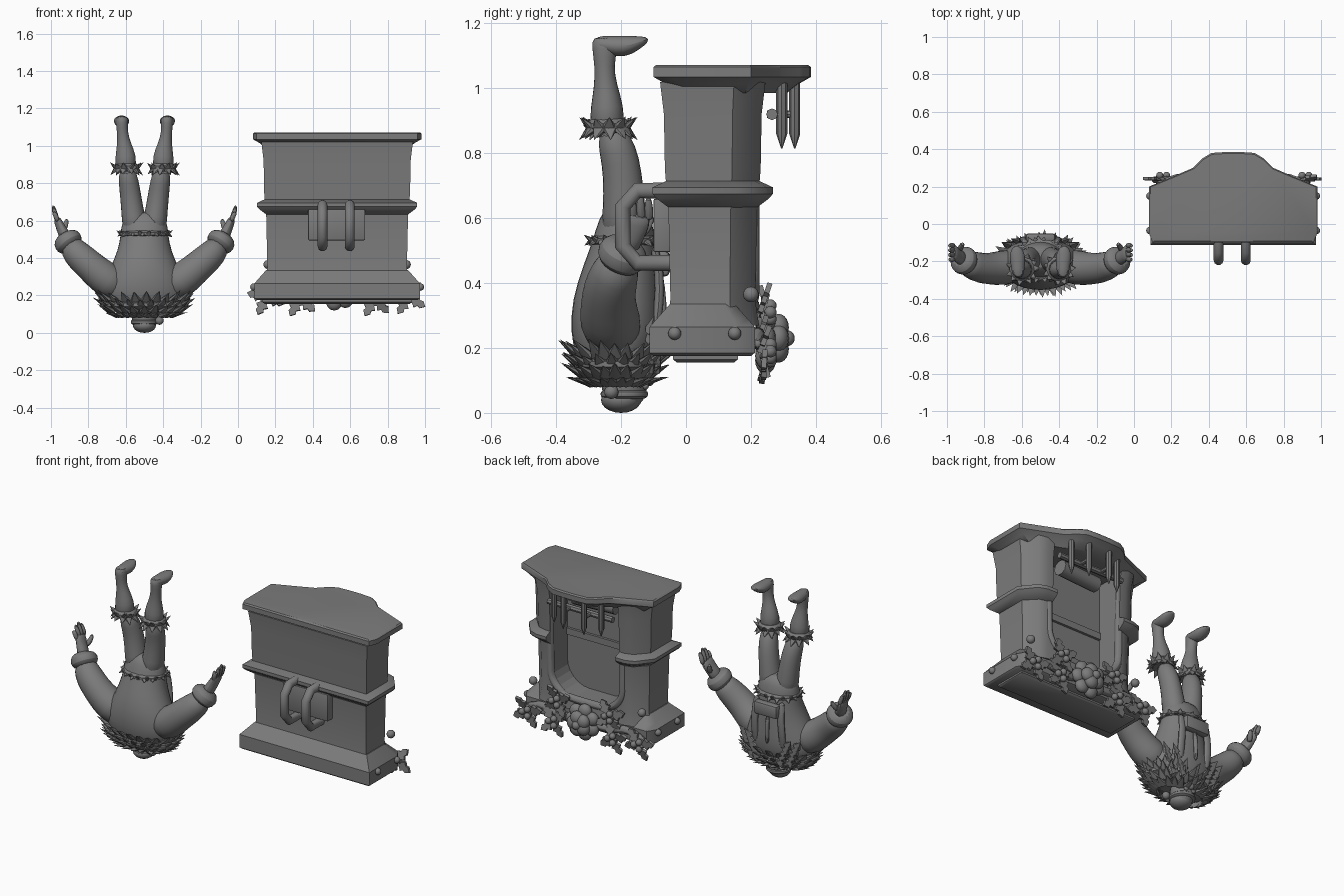
import bpy, bmesh, math, random
from mathutils import Vector, Matrix

random.seed(4)
if "Cube" in bpy.data.objects:
    bpy.data.objects.remove(bpy.data.objects["Cube"])

grey = bpy.data.materials.new("plain grey")
grey.use_nodes = True
grey.diffuse_color = (0.2, 0.2, 0.2, 1)
grey.node_tree.nodes["Principled BSDF"].inputs["Base Color"].default_value = (0.2, 0.2, 0.2, 1)
parts = []


def finish(name, bm, subsurf=0):
    bmesh.ops.recalc_face_normals(bm, faces=bm.faces)
    mesh = bpy.data.meshes.new(name)
    bm.to_mesh(mesh)
    bm.free()
    ob = bpy.data.objects.new(name, mesh)
    bpy.context.collection.objects.link(ob)
    mesh.materials.append(grey)
    if subsurf:
        ob.modifiers.new("round", "SUBSURF").levels = subsurf
        ob.modifiers["round"].render_levels = subsurf
    parts.append(ob)
    return ob


def skin(bm, rings):
    loops = [[bm.verts.new(p) for p in r] for r in rings]
    n = len(loops[0])
    for a, b in zip(loops, loops[1:]):
        for i in range(n):
            bm.faces.new((a[i], a[(i + 1) % n], b[(i + 1) % n], b[i]))
    bm.faces.new(loops[0])
    bm.faces.new(loops[-1])


def add_tube(bm, path, radii, n=12):
    """Sweep an ellipse along a path; each radius is a number or an (x, y) pair."""
    path = [Vector(p) for p in path]
    rings = []
    for i, p in enumerate(path):
        t = (path[min(i + 1, len(path) - 1)] - path[max(i - 1, 0)]).normalized()
        ref = Vector((0, 1, 0)) if abs(t.x) > 0.9 else Vector((1, 0, 0))
        u = (ref - t * ref.dot(t)).normalized()
        v = t.cross(u)
        r = radii[i] if isinstance(radii, list) else radii
        ru, rv = r if isinstance(r, tuple) else (r, r)
        rings.append([p + u * ru * math.cos(k * math.tau / n) + v * rv * math.sin(k * math.tau / n)
                      for k in range(n)])
    skin(bm, rings)


def tube(name, path, radii, n=12, subsurf=1):
    bm = bmesh.new()
    add_tube(bm, path, radii, n)
    return finish(name, bm, subsurf)


def add_ball(bm, pos, size):
    sc = size if isinstance(size, tuple) else (size,) * 3
    bmesh.ops.create_uvsphere(bm, u_segments=16, v_segments=10, radius=1,
                              matrix=Matrix.Translation(pos) @ Matrix.Diagonal((*sc, 1)))


def ball(name, pos, size):
    bm = bmesh.new()
    add_ball(bm, pos, size)
    return finish(name, bm)


def box(name, lo, hi, bevel=0.0):
    lo, hi = Vector(lo), Vector(hi)
    bm = bmesh.new()
    bmesh.ops.create_cube(bm, size=1, matrix=Matrix.Translation((lo + hi) / 2) @ Matrix.Diagonal((*(hi - lo), 1)))
    if bevel:
        bmesh.ops.bevel(bm, geom=bm.edges[:], offset=bevel, segments=2, affect="EDGES", profile=0.5)
    return finish(name, bm)


def prism(name, half, levels):
    """Stack a mirrored footprint at several heights, grown by a margin."""
    outline = half + [(-x, y) for x, y in reversed(half)]
    ys = [y for x, y in half]
    hx, cy, hy = max(x for x, y in half), (max(ys) + min(ys)) / 2, (max(ys) - min(ys)) / 2
    bm = bmesh.new()
    skin(bm, [[(FX + x * (hx + g) / hx, cy + (y - cy) * (hy + g) / hy, z) for x, y in outline]
              for z, g in levels])
    return finish(name, bm)


def add_tuft(bm, base, direction, length, width, out):
    """One pointed, flattened lock of fur."""
    d = Vector(direction).normalized()
    o = Vector(out)
    side = d.cross(o).normalized()
    flat = side.cross(d)
    rot = Matrix((side, flat, d)).transposed().to_4x4()
    m = Matrix.Translation(Vector(base) + d * length * 0.4) @ rot @ Matrix.Diagonal((width, width * 0.55, length, 1))
    bmesh.ops.create_cone(bm, segments=7, radius1=1, radius2=0, depth=1, cap_ends=True, matrix=m)


def fur_ring(name, c, rx, ry, rows, n, length, width):
    """Rows of (height, scale, upward lean) around an ellipse."""
    bm = bmesh.new()
    for j, (dz, sc, lean) in enumerate(rows):
        for i in range(n):
            a = (i + j * 0.5 + random.uniform(-0.2, 0.2)) * math.tau / n
            out = Vector((math.cos(a), math.sin(a), 0))
            base = Vector(c) + Vector((rx * sc * out.x, ry * sc * out.y, dz))
            add_tuft(bm, base, out + Vector((0, 0, lean)), length * random.uniform(0.8, 1.2), width, out + Vector((0, 0, -lean * .3)))
    add_tube(bm, [(c[0], c[1], c[2] + z) for z in (-width, -width * .3, width * .3, width)],
             [(rx * k, ry * k) for k in (0.85, 1.1, 1.1, 0.85)], 16)
    return finish(name, bm)


# ---------- fireplace, standing on its mantel ----------
FX = 0.53
footprint = [(0.385, -0.06), (0.385, 0.14), (0.32, 0.21), (0.27, 0.225)]
body = prism("fireplace_body", footprint,
             [(0.27, 0.0), (0.35, -0.012), (0.62, -0.006), (0.75, 0.005), (0.92, 0.008), (1.02, 0.02)])
moulding = prism("middle_moulding", footprint,
                 [(0.63, -0.01), (0.66, 0.03), (0.675, 0.043), (0.695, 0.043), (0.715, 0.0)])
prism("mantel", [(0.43, -0.1), (0.43, 0.15), (0.4, 0.2)],
      [(0.175, 0.0), (0.185, 0.012), (0.265, 0.012), (0.29, -0.01), (0.335, -0.05)])
prism("mantel_underside", [(0.40, -0.04), (0.40, 0.16)], [(0.155, -0.012), (0.165, 0), (0.24, 0)])
prism("hearth_slab", [(0.43, -0.1), (0.45, -0.05), (0.45, 0.2), (0.33, 0.25), (0.215, 0.3),
                      (0.165, 0.35), (0.115, 0.38), (0.04, 0.385)],
      [(0.985, -0.075), (1.015, -0.035), (1.035, 0.0), (1.065, 0.0), (1.072, -0.008)])

# Rounded fire opening
arc = [math.radians(k * 15) for k in range(7)]
u_half = [(0.235, 1.03)] + [(0.235 - 0.15 + 0.15 * math.cos(a), 0.49 - 0.15 * math.sin(a)) for a in arc]
u_path = u_half + [(-x, z) for x, z in reversed(u_half)]
bm = bmesh.new()
skin(bm, [[(FX + x, y, z) for x, z in u_path] for y in (0.06, 0.45)])
cutter = finish("opening_cutter", bm)
cutter.hide_render = True
cutter.hide_viewport = True
cutter.display_type = "WIRE"
for ob in (body, moulding):
    cut = ob.modifiers.new("opening", "BOOLEAN")
    cut.operation, cut.object, cut.solver = "DIFFERENCE", cutter, "EXACT"
tube("opening_frame", [(FX + x * 1.06, 0.205, z - 0.01) for x, z in u_path], (0.024, 0.024), 8)
box("firebox_ledge", (FX - 0.23, 0.05, 0.64), (FX + 0.23, 0.075, 0.68))
tube("log", [(FX - 0.15, 0.13, 0.93), (FX + 0.12, 0.15, 0.93)], 0.045, 10, 0)

# Grate with hanging bars
tube("grate_rail", [(FX - 0.22, 0.265, 0.92), (FX + 0.22, 0.265, 0.92)], 0.018, 8, 0)
for i, x in enumerate((-0.16, -0.07, 0.07, 0.16)):
    y = 0.335 if abs(x) < 0.1 else 0.295
    tube("grate_bar", [(FX + x, y, z) for z in (1.04, 0.86, 0.815)], [0.017, 0.017, 0.002], 8, 0)
    tube("grate_link", [(FX + x, 0.25, 0.92), (FX + x, y, 0.92)], 0.012, 8, 0)

# Back plate with two big hooks
box("hook_plate", (0.375, -0.1, 0.495), (0.68, -0.04, 0.66), 0.006)
for x in (0.452, 0.598):
    tube("hook", [(x, -0.045, 0.685), (x, -0.15, 0.685), (x, -0.195, 0.635), (x, -0.195, 0.515),
                  (x, -0.15, 0.462), (x, -0.045, 0.462)], 0.026, 10, 0)

# Studs on both ends of the mantel
for x in (0.085, 0.975):
    for y in (-0.035, 0.15):
        ball("mantel_stud", (x, y, 0.245), 0.02)


# ---------- holly garland ----------
def add_leaf(bm, c, angle, size, lean):
    half = [(-0.5, 0.06), (-0.3, 0.3), (-0.12, 0.16), (0.06, 0.34), (0.2, 0.16), (0.36, 0.22), (0.6, 0.0)]
    turn = Matrix.Translation(c) @ Matrix.Rotation(lean, 4, "X") @ Matrix.Rotation(angle, 4, "Y")
    pts = half + [(x, -w) for x, w in reversed(half[:-1])]
    skin(bm, [[turn @ Vector((x * size, y, w * size)) for x, w in pts] for y in (-0.008, 0.008)])


leaves, berries = bmesh.new(), bmesh.new()
for x, z in ((-0.38, 0.19), (-0.2, 0.18), (-0.18, 0.31), (0.18, 0.31), (0.2, 0.18), (0.38, 0.19)):
    c = Vector((FX + x, 0.235, z))
    for k in range(4):
        a = k * math.tau / 4 + random.uniform(0.2, 0.8)
        off = Vector((math.cos(a), 0.15, -math.sin(a))) * 0.045
        add_leaf(leaves, c + off, a, 0.1, random.uniform(-0.4, 0.4))
    for k in range(3):
        a = k * math.tau / 3
        add_ball(berries, c + Vector((0.024 * math.cos(a), 0.025, 0.024 * math.sin(a))), 0.019)
for s in (-1, 1):
    add_ball(berries, (FX + s * 0.37, 0.2, 0.365), 0.024)
finish("holly_leaves", leaves)
finish("holly_berries", berries)
tube("garland_rope", [(FX + x, 0.22, 0.23 + 0.03 * math.cos(x * 22)) for x in
                      (-0.42, -0.32, -0.22, -0.12, 0, 0.12, 0.22, 0.32, 0.42)], 0.026, 8)

# Central rosette
bm = bmesh.new()
for r, y, n in ((0.07, 0.245, 7), (0.035, 0.285, 5)):
    for k in range(n):
        a = k * math.tau / n
        add_ball(bm, (FX + r * math.cos(a), y, 0.23 + r * math.sin(a)), (0.042, 0.032, 0.042))
add_ball(bm, (FX, 0.31, 0.23), 0.025)
finish("rosette", bm)

# ---------- figure in a handstand, facing the fireplace ----------
PX = -0.5
tube("torso", [(PX, y, z) for y, z in ((-0.2, 0.11), (-0.21, 0.16), (-0.215, 0.25), (-0.215, 0.34),
                                       (-0.2, 0.44), (-0.19, 0.52), (-0.185, 0.6), (-0.185, 0.65))],
     [(0.14, 0.09), (0.22, 0.13), (0.235, 0.145), (0.19, 0.14), (0.145, 0.12), (0.13, 0.1),
      (0.125, 0.085), (0.08, 0.05)], 16)
fur_ring("waist_trim", (PX, -0.19, 0.53), 0.125, 0.1, [(0, 1, 0.7), (0, 1, -0.6)], 14, 0.035, 0.022)

# Fur collar in overlapping rows
fur_ring("fur_collar", (PX, -0.215, 0.15), 0.215, 0.12,
         [(0.03, 1.03, 0.8), (0.0, 0.99, 0.6), (-0.03, 0.9, 0.5), (-0.055, 0.72, 0.2)], 24, 0.075, 0.028)
lapels = bmesh.new()
for s in (-1, 1):
    for k in range(5):
        for w in (0, 0.05):
            base = Vector((PX + s * (0.08 + w + k * 0.012), -0.09 - w * 0.4, 0.14 + k * 0.03))
            add_tuft(lapels, base, (s * 0.6, 0.25, 0.8), 0.06, 0.028, (0, 1, 0))
finish("fur_lapels", lapels)

# Head, cap and beard
ball("head", (PX, -0.19, 0.085), (0.068, 0.07, 0.08))
tube("cap_band", [(PX, -0.19, z) for z in (0.04, 0.05, 0.065, 0.075)], [0.06, 0.076, 0.076, 0.062], 16)
ball("cap", (PX, -0.2, 0.04), (0.062, 0.062, 0.04))
ball("cap_bobble", (PX + 0.08, -0.23, 0.065), 0.022)
ball("nose", (PX, -0.115, 0.1), 0.018)
beard = bmesh.new()
for i in range(7):
    a = (i - 3) * 0.32
    add_tuft(beard, (PX + 0.06 * math.sin(a), -0.19 + 0.068 * math.cos(a), 0.125),
             (math.sin(a) * 0.4, 0.25, 1), 0.09 - abs(a) * 0.02, 0.026, (math.sin(a), math.cos(a), 0))
for s in (-1, 1):
    add_ball(beard, (PX + s * 0.024, -0.118, 0.118), (0.026, 0.014, 0.012))
    add_ball(beard, (PX + s * 0.025, -0.125, 0.083), (0.014, 0.01, 0.012))
finish("beard_and_brows", beard)

# Belly pouch, straps, seam
box("belly_pouch", (PX - 0.08, -0.1, 0.42), (PX + 0.08, -0.05, 0.5), 0.015)
tube("coat_seam", [(PX, -0.075, 0.24), (PX, -0.07, 0.34), (PX, -0.085, 0.44)], 0.014, 8)

for s in (-1, 1):
    def side(dx, y, z):
        return (PX + s * dx, y, z)

    tube("strap", [side(0.09, -0.1, 0.22), side(0.095, -0.082, 0.33), side(0.085, -0.08, 0.43),
                   side(0.085, -0.1, 0.52)], (0.024, 0.016), 8)
    # Leg, fur cuff, boot
    tube("leg", [side(0.045, -0.19, 0.53), side(0.06, -0.19, 0.62), side(0.075, -0.195, 0.74),
                 side(0.085, -0.21, 0.81), side(0.095, -0.235, 0.88)],
         [(0.075, 0.08), (0.064, 0.068), (0.058, 0.062), (0.056, 0.06), 0.045])
    fur_ring("boot_cuff", side(0.098, -0.24, 0.885), 0.062, 0.062,
             [(0.0, 1, 0.9), (0, 1, 0.0), (-0.015, 1, -1.0)], 11, 0.04, 0.022)
    tube("boot", [side(0.1, -0.243, 0.86), side(0.1, -0.243, 0.95), side(0.11, -0.248, 1.01),
                  side(0.118, -0.252, 1.07), side(0.12, -0.25, 1.125), side(0.12, -0.25, 1.162)],
         [0.06, (0.058, 0.052), (0.038, 0.036), (0.029, 0.03), (0.035, 0.042), (0.033, 0.04)])
    tube("boot_foot", [side(0.12, -0.285, 1.14), side(0.12, -0.24, 1.133), side(0.122, -0.19, 1.128),
                       side(0.126, -0.15, 1.14), side(0.128, -0.115, 1.152)],
         [(0.03, 0.022), (0.036, 0.03), (0.044, 0.036), (0.04, 0.023), (0.015, 0.007)])
    # Arm with puffy sleeve and cuff
    tube("sleeve", [side(0.12, -0.22, 0.24), side(0.2, -0.235, 0.28), side(0.27, -0.24, 0.34),
                    side(0.32, -0.235, 0.385), side(0.37, -0.22, 0.43), side(0.405, -0.2, 0.48)],
         [0.09, 0.1, 0.088, 0.085, 0.078, 0.062])
    tube("sleeve_cuff", [side(0.385, -0.21, 0.455), side(0.4, -0.2, 0.475), side(0.42, -0.19, 0.505),
                         side(0.432, -0.18, 0.525)], [0.06, 0.082, 0.08, 0.05])
    # Mitten-like hand with fingers
    tube("palm", [side(0.415, -0.19, 0.5), side(0.44, -0.17, 0.545), side(0.46, -0.155, 0.59),
                  side(0.47, -0.15, 0.615)], [(0.04, 0.045), (0.028, 0.042), (0.024, 0.048), (0.018, 0.044)], 10)
    for k, tip in enumerate((0.645, 0.675, 0.685, 0.665)):
        y = -0.188 + k * 0.025
        tube("finger", [side(0.462, y, 0.59), side(0.477, y - 0.002, 0.635), side(0.49, y - 0.003, tip)],
             [0.015, 0.015, 0.009], 8)
    tube("thumb", [side(0.435, -0.14, 0.545), side(0.42, -0.115, 0.58), side(0.415, -0.105, 0.61)],
         [0.018, 0.016, 0.01], 8)

# Smooth shading with sharp edges kept
bpy.ops.object.select_all(action="DESELECT")
for ob in parts:
    if ob is not cutter:
        ob.select_set(True)
        bpy.context.view_layer.objects.active = ob
bpy.ops.object.shade_smooth_by_angle(angle=math.radians(40))
